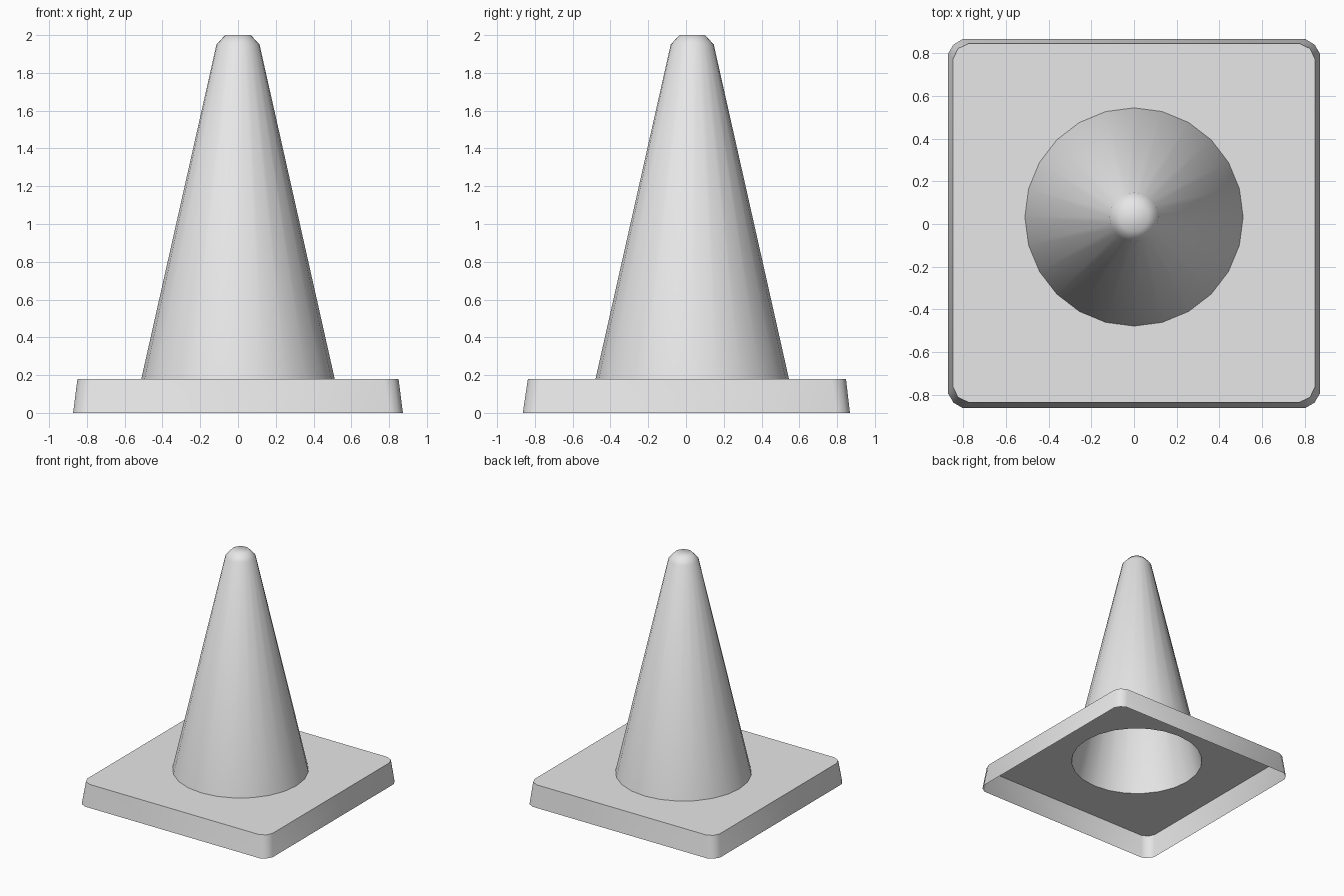
import bpy, bmesh
from math import sin, cos, pi, radians

cube = bpy.data.objects.get("Cube")
if cube:
    bpy.data.objects.remove(cube, do_unlink=True)

SIDES = 24
CONE_Y = 0.033
DECK_Z = 0.18
FOOT_R = 0.512

grey = bpy.data.materials.new("light grey")
grey.diffuse_color = (0.8, 0.8, 0.8, 1)
grey.use_nodes = True
grey.node_tree.nodes["Principled BSDF"].inputs["Base Color"].default_value = (0.8, 0.8, 0.8, 1)


def circle(bm, r, z):
    steps = [2 * pi * i / SIDES for i in range(SIDES)]
    return [bm.verts.new((r * cos(a), CONE_Y + r * sin(a), z)) for a in steps]


def rounded_rect(bm, hx, hy, cut, nick, y, z):
    """Counter-clockwise rectangle with a two-step chamfer at each corner."""
    corner = [(hx, hy - cut), (hx - nick, hy - nick), (hx - cut, hy)]
    loop = []
    for sx, sy in ((1, 1), (-1, 1), (-1, -1), (1, -1)):
        pts = corner if sx * sy > 0 else corner[::-1]
        loop += [bm.verts.new((sx * px, y + sy * py, z)) for px, py in pts]
    return loop


def bridge(bm, low, high):
    n = len(low)
    for i in range(n):
        j = (i + 1) % n
        bm.faces.new((low[i], low[j], high[j], high[i]))


def loop_edges(bm, loop):
    found = []
    for a, b in zip(loop, loop[1:] + loop[:1]):
        found.append(bm.edges.get((a, b)) or bm.edges.new((a, b)))
    return found


def finish(bm, name):
    mesh = bpy.data.meshes.new(name)
    bm.to_mesh(mesh)
    bm.free()
    mesh.materials.append(grey)
    obj = bpy.data.objects.new(name, mesh)
    bpy.context.collection.objects.link(obj)
    bpy.ops.object.select_all(action="DESELECT")
    obj.select_set(True)
    bpy.context.view_layer.objects.active = obj
    bpy.ops.object.shade_smooth_by_angle(angle=radians(50))


# Base: open-bottomed tray with a round hole under the cone
bm = bmesh.new()
rim = rounded_rect(bm, 0.873, 0.866, 0.07, 0.026, 0.002, 0)
deck = rounded_rect(bm, 0.85, 0.842, 0.075, 0.024, 0.005, DECK_Z)
bridge(bm, rim, deck)
hole = circle(bm, FOOT_R, DECK_Z)
bmesh.ops.triangle_fill(bm, use_beauty=True, normal=(0, 0, 1),
                        edges=loop_edges(bm, deck) + loop_edges(bm, hole))
for face in bm.faces:
    face.normal_update()
    if face.normal.z < -0.5:
        face.normal_flip()
finish(bm, "base")

# Cone: hollow shell with a bevelled, closed tip
bm = bmesh.new()
rings = [circle(bm, r, z) for r, z in ((FOOT_R, DECK_Z), (0.114, 1.95), (0.068, 2.0))]
for low, high in zip(rings, rings[1:]):
    bridge(bm, low, high)
bm.faces.new(rings[-1])
finish(bm, "cone")
